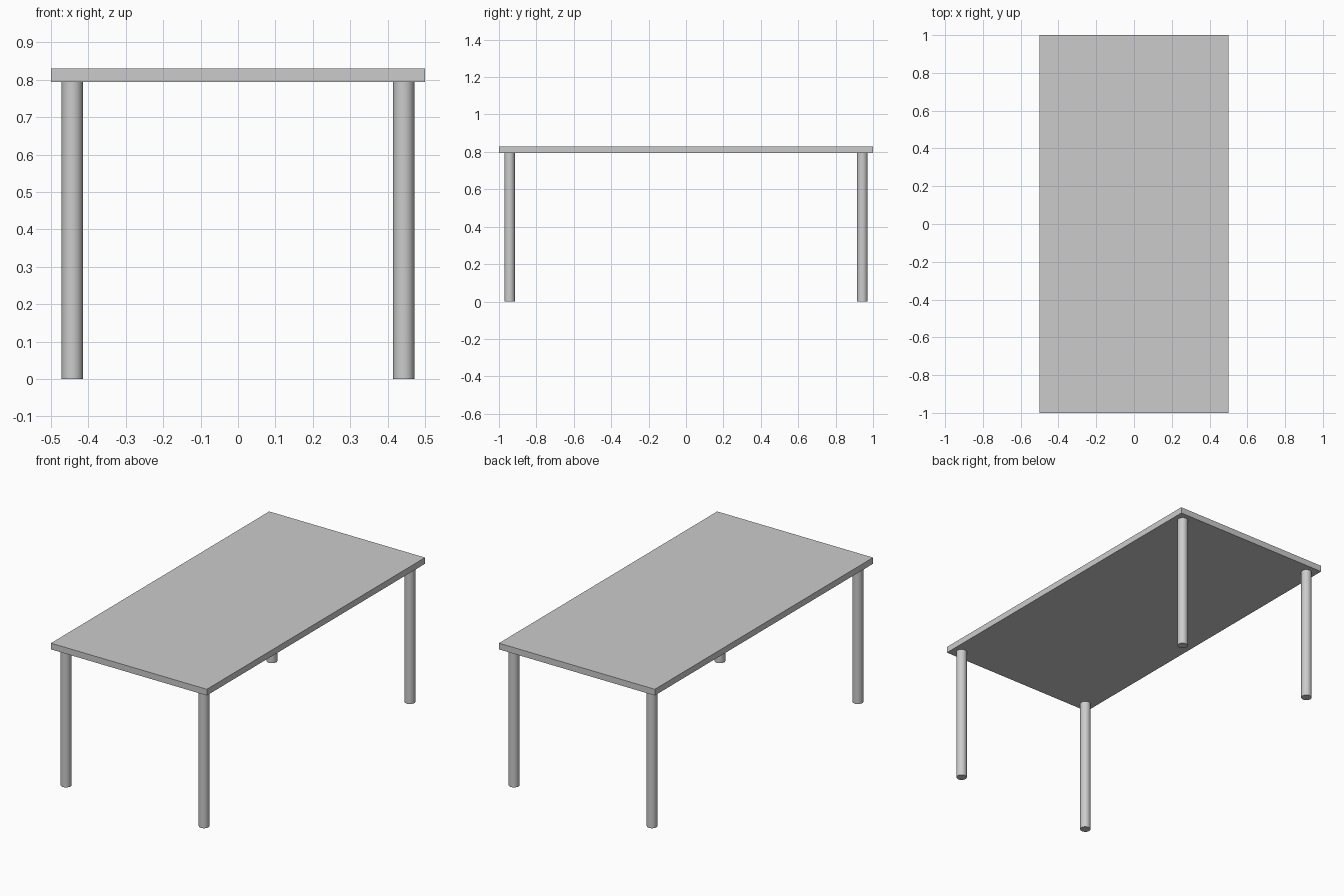
import bpy
from math import radians

if "Cube" in bpy.data.objects:
    bpy.data.objects.remove(bpy.data.objects["Cube"])

TOP_Z, UNDER_Z = 0.83, 0.794
LEG_R, LEG_X, LEG_Y = 0.0285, 0.443, 0.943

# Rectangular slab top
bpy.ops.mesh.primitive_cube_add(size=1, location=(0, 0, (TOP_Z + UNDER_Z) / 2))
top = bpy.context.object
top.name = "table_top"
top.scale = (1, 2, TOP_Z - UNDER_Z)
bpy.ops.object.transform_apply(location=False, rotation=False, scale=True)


# Round legs, one at each corner
def add_leg(name, x, y):
    bpy.ops.mesh.primitive_cylinder_add(vertices=32, radius=LEG_R, depth=UNDER_Z,
                                        location=(x, y, UNDER_Z / 2))
    bpy.context.object.name = name
    bpy.ops.object.shade_smooth_by_angle(angle=radians(30))


for y_name, sy in (("front", -1), ("back", 1)):
    for x_name, sx in (("left", -1), ("right", 1)):
        add_leg(f"{y_name}_{x_name}_leg", sx * LEG_X, sy * LEG_Y)
